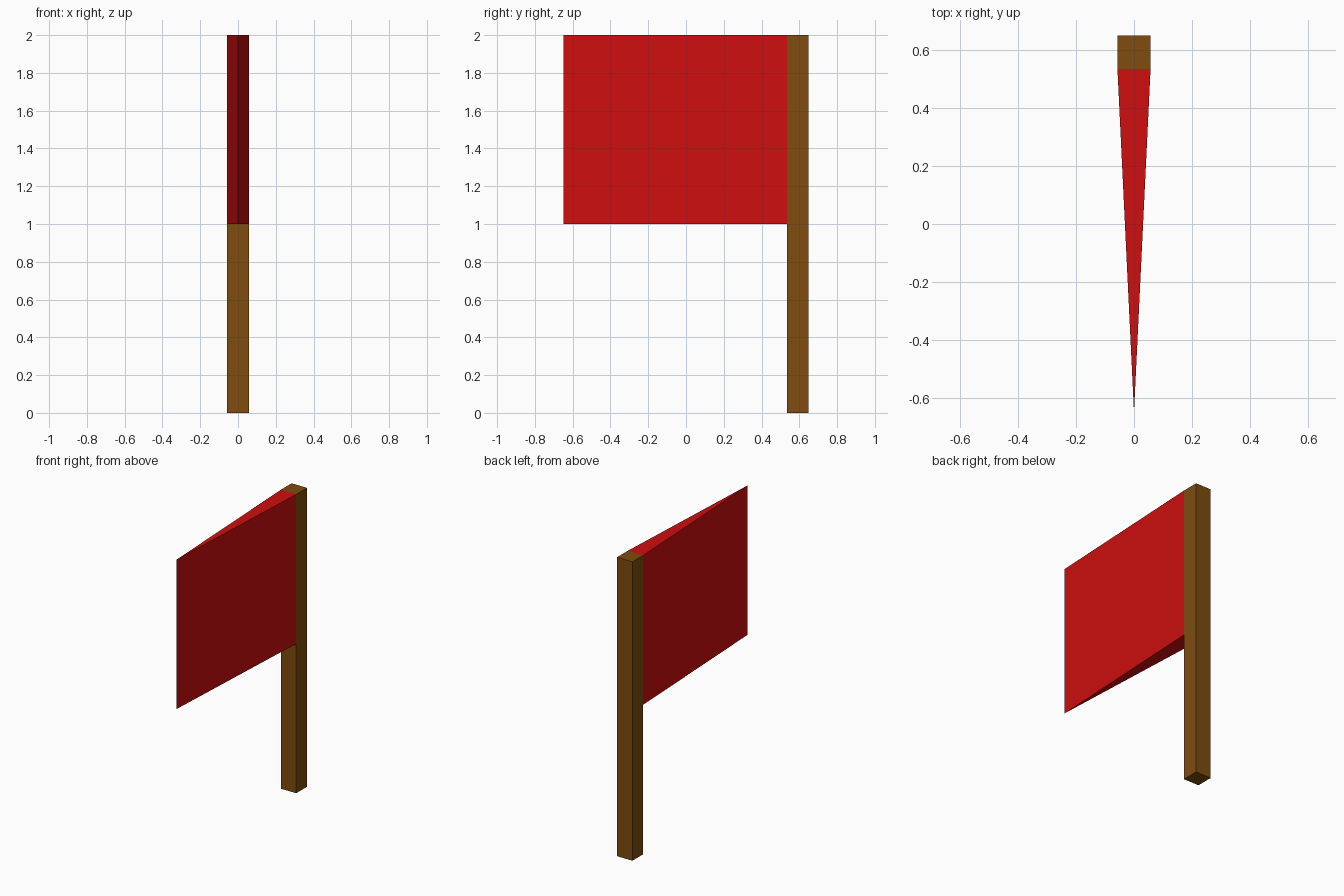
import bpy
import bmesh

if "Cube" in bpy.data.objects:
    bpy.data.objects.remove(bpy.data.objects["Cube"])


def material(name, rgb):
    mat = bpy.data.materials.new(name)
    mat.diffuse_color = (*rgb, 1.0)
    mat.use_nodes = True
    mat.node_tree.nodes["Principled BSDF"].inputs["Base Color"].default_value = mat.diffuse_color
    return mat


def prism(name, outline, z0, z1, mat):
    """Extrude a counter-clockwise xy outline from z0 up to z1."""
    bm = bmesh.new()
    base = bm.faces.new([bm.verts.new((x, y, z0)) for x, y in outline])
    top = bmesh.ops.extrude_face_region(bm, geom=[base], use_keep_orig=True)["geom"]
    for v in top:
        if isinstance(v, bmesh.types.BMVert):
            v.co.z = z1
    bmesh.ops.recalc_face_normals(bm, faces=bm.faces)
    mesh = bpy.data.meshes.new(name)
    bm.to_mesh(mesh)
    bm.free()
    mesh.materials.append(mat)
    obj = bpy.data.objects.new(name, mesh)
    bpy.context.collection.objects.link(obj)
    return obj


wood = material("brown wood", (0.21, 0.072, 0.0045))
cloth = material("red cloth", (0.62, 0.0045, 0.0045))

HALF = 0.057          # half the pole width
BACK, JOIN, TIP = 0.648, 0.534, -0.648

# Square pole, full height
prism("pole", [(-HALF, JOIN), (HALF, JOIN), (HALF, BACK), (-HALF, BACK)], 0, 2, wood)

# Wedge flag tapering to a vertical edge
prism("flag", [(0, TIP), (HALF, JOIN), (-HALF, JOIN)], 1, 2, cloth)
